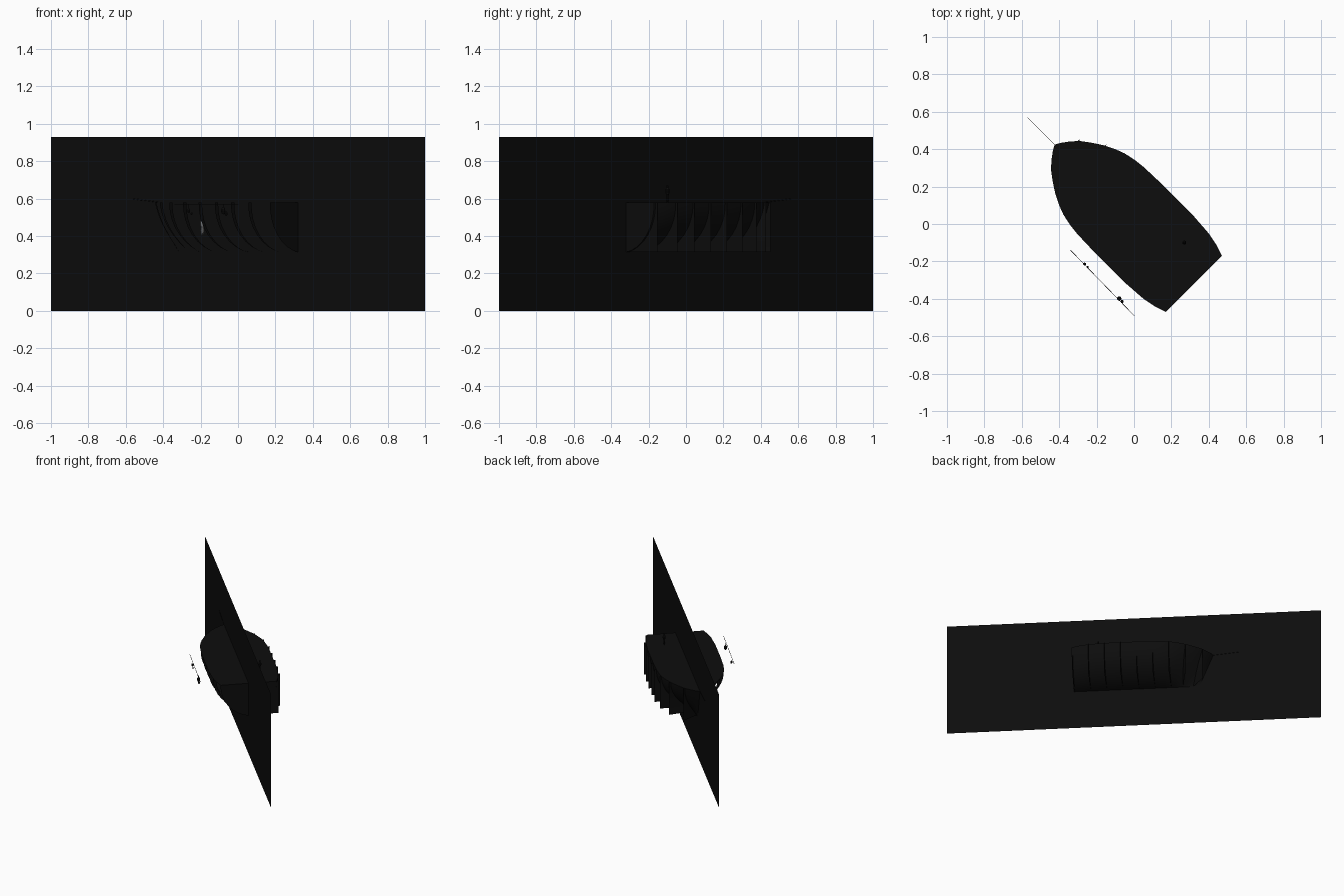
import bpy, math
from mathutils import Vector

if "Cube" in bpy.data.objects:
    bpy.data.objects.remove(bpy.data.objects["Cube"])

S = math.sqrt(0.5)
KEEL, DECK = 0.315, 0.58


def P(u, v, z):
    """u runs along the hull to the bow, v across it, turned 45 degrees."""
    return Vector(((v - u) * S, (u + v) * S, z))


def material(name, c):
    m = bpy.data.materials.new(name)
    m.diffuse_color = (c, c, c, 1)
    m.use_nodes = True
    m.node_tree.nodes["Principled BSDF"].inputs["Base Color"].default_value = m.diffuse_color
    return m


BLACK = material("black", 0.004)
GREY = material("grey", 0.35)


def mesh(name, verts, faces, mat=BLACK):
    me = bpy.data.meshes.new(name)
    me.from_pydata([tuple(p) for p in verts], [], faces)
    me.materials.append(mat)
    ob = bpy.data.objects.new(name, me)
    bpy.context.collection.objects.link(ob)
    return ob


def polygon(name, pts, mat=BLACK):
    return mesh(name, pts, [list(range(len(pts)))], mat)


# Deck outline as (station, half breadth)
OUTLINE = [(-.453, .212), (-.39, .233), (-.318, .247), (-.19, .256), (.057, .256),
           (.177, .252), (.24, .245), (.304, .231), (.354, .212), (.417, .18),
           (.47, .145), (.52, .108), (.557, .066), (.585, .028), (.6, .0)]


def breadth(u):
    for (a, b), (c, d) in zip(OUTLINE, OUTLINE[1:]):
        if u <= c:
            return b + (d - b) * (u - a) / (c - a)
    return 0


def section(u, side=1, n=10, inset=1.0):
    """Half section of the hull, keel to deck."""
    f = max(0, (u - .2) / .4)
    pts = []
    for i in range(n + 1):
        t = (1 - math.cos(math.pi * i / n)) / 2
        w = (1 - (1 - t) ** 2.2) ** (0.62 + 0.8 * f)
        uu = u if u < .3 else .3 + (u - .3) * (.65 + .35 * t)
        pts.append(P(uu, side * breadth(u) * w * inset, KEEL + (DECK - KEEL) * t))
    return pts


# Upright centre board
polygon("centre_board", [Vector((-1, 1, 0)), Vector((1, -1, 0)),
                         Vector((1, -1, .93)), Vector((-1, 1, .93))])

# Upper deck
edge = [P(u, b, DECK) for u, b in OUTLINE]
edge += [P(u, -b, DECK) for u, b in reversed(OUTLINE[:-1])]
polygon("upper_deck", edge)

# Hull skin on one side
rows = [section(u) for u, b in OUTLINE]
n = len(rows[0])
faces = [[i * n + j, (i + 1) * n + j, (i + 1) * n + j + 1, i * n + j + 1]
         for i in range(len(rows) - 1) for j in range(n - 1)]
skin = mesh("hull_skin", [p for r in rows for p in r], faces)
for f in skin.data.polygons:
    f.use_smooth = True

# Section plates outside the skin, square at the outer bottom corner
STATIONS = [-.445 + .1215 * i for i in range(9)]
for i, u in enumerate(STATIONS):
    w = breadth(u) + .013
    a = section(u)
    outer = [P(u, w, DECK), P(u, w, KEEL)]
    pts = a + outer
    vs = a + [P(u, w, p.z) for p in a]
    polys = [[j, j + 1, n + j + 1, n + j] for j in range(n - 1)]
    mesh("section_plate_%d" % i, vs, polys)

# Transom, both halves
for side in (1, -1):
    polygon("transom", section(-.453, side) + [P(-.453, 0, DECK)])

# Thin frames on the open side
for i, u in enumerate(STATIONS[1:]):
    a, b = section(u, -1), section(u, -1, inset=.9)
    mesh("open_frame_%d" % i, a + b,
         [[j, j + 1, n + j + 1, n + j] for j in range(n - 1)])

# Lower deck on the open side
low = []
for u, b in OUTLINE:
    low.append(section(u, -1, inset=.97)[4])
lz = low[0].z
polygon("lower_deck", low + [P(-.453, 0, lz)])


def rod(name, a, b, r):
    d = b - a
    bpy.ops.mesh.primitive_cylinder_add(vertices=6, radius=r, depth=d.length,
                                        location=(a + b) / 2)
    ob = bpy.context.object
    ob.name = name
    ob.rotation_euler = d.to_track_quat('Z', 'Y').to_euler()
    ob.data.materials.append(BLACK)


# Bowsprit and loose spar beside the hull
rod("bowsprit", P(.59, 0, DECK), P(.806, 0, DECK + .02), .002)
rod("side_spar", P(.141, -.339, .57), P(-.35, -.346, .57), .0015)


def ball(name, loc, sx, sz, mat):
    bpy.ops.mesh.primitive_uv_sphere_add(segments=10, ring_count=6, radius=1, location=loc)
    ob = bpy.context.object
    ob.name = name
    ob.scale = (sx, sx, sz)
    ob.data.materials.append(mat)


# Hanging blocks under the spar
for u, s in ((.035, .008), (-.226, .012)):
    ball("block", P(u, -.338, .535), s, s * 1.6, BLACK)
    ball("small_block", P(u - .022, -.338, .52), s * .7, s, BLACK)
    rod("block_line", P(u, -.338, .57), P(u, -.338, .54), .0015)


# Small standing figures for scale
def figure(u, v, z, mat):
    ball("figure_head", P(u, v, z + .086), .006, .008, mat)
    ball("figure_body", P(u, v, z + .06), .011, .022, mat)
    for s in (-1, 1):
        ball("figure_leg", P(u + s * .005, v, z + .024), .005, .025, mat)


figure(.2, -.07, lz, GREY)
figure(-.26, .12, DECK, BLACK)
